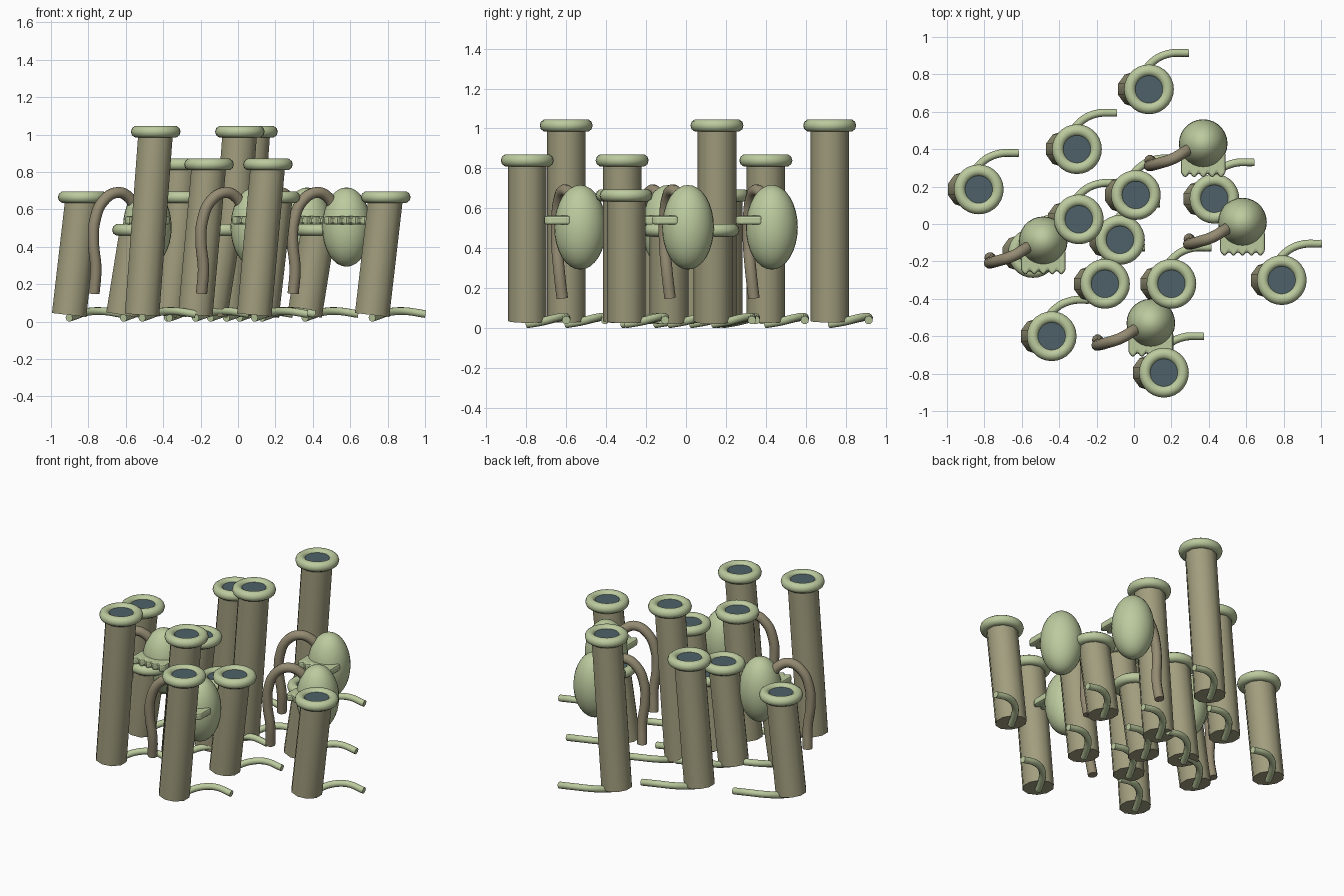
import bpy, bmesh, math
from mathutils import Vector

if "Cube" in bpy.data.objects:
    bpy.data.objects.remove(bpy.data.objects["Cube"])


def material(name, rgb):
    m = bpy.data.materials.new(name)
    m.diffuse_color = (*rgb, 1)
    m.use_nodes = True
    m.node_tree.nodes["Principled BSDF"].inputs["Base Color"].default_value = m.diffuse_color
    return m


PALE = material("pale_green", (0.50, 0.59, 0.34))
OLIVE = material("olive_grey", (0.36, 0.34, 0.21))
BROWN = material("grey_brown", (0.30, 0.26, 0.17))
DARK = material("dark_teal", (0.075, 0.12, 0.14))


def finish(name, mat, angle=50):
    ob = bpy.context.object
    ob.name = name
    ob.data.materials.clear()
    ob.data.materials.append(mat)
    bpy.ops.object.shade_smooth_by_angle(angle=math.radians(angle))
    return ob


def sweep(name, points, radius, mat):
    """Round capped tube along a smooth path."""
    cu = bpy.data.curves.new(name, 'CURVE')
    cu.dimensions = '3D'
    cu.bevel_depth = radius
    cu.bevel_resolution = 3
    cu.use_fill_caps = True
    cu.resolution_u = 6
    sp = cu.splines.new('BEZIER')
    sp.bezier_points.add(len(points) - 1)
    for bp, p in zip(sp.bezier_points, points):
        bp.co = p
        bp.handle_left_type = bp.handle_right_type = 'AUTO'
    ob = bpy.data.objects.new(name, cu)
    bpy.context.collection.objects.link(ob)
    bpy.ops.object.select_all(action='DESELECT')
    ob.select_set(True)
    bpy.context.view_layer.objects.active = ob
    bpy.ops.object.convert(target='MESH')
    finish(name, mat)


def offset(base, path):
    return [Vector(base) + Vector(p) for p in path]


LEAN = 0.073
ROOT = [(0, 0, 0.02), (0.035, 0.07, 0.032), (0.09, 0.145, 0.05),
        (0.17, 0.188, 0.056), (0.285, 0.195, 0.04)]


def pitcher(i, x, y, h):
    # leaning body
    low, top = Vector((x - LEAN, y, 0.035)), Vector((x, y, h))
    axis = top - low
    bpy.ops.mesh.primitive_cylinder_add(
        vertices=10, radius=0.097, depth=axis.length, location=(low + top) / 2,
        rotation=(0, math.atan2(axis.x, axis.z), 0))
    finish(f"tube_{i}", OLIVE)
    # rolled lip
    bpy.ops.mesh.primitive_torus_add(
        major_segments=28, minor_segments=10, major_radius=0.101,
        minor_radius=0.032, location=top)
    finish(f"lip_{i}", PALE)
    # dark mouth
    bpy.ops.mesh.primitive_cylinder_add(
        vertices=20, radius=0.085, depth=0.008, location=top + Vector((0, 0, 0.01)))
    finish(f"mouth_{i}", DARK)
    # curved root at the foot
    sweep(f"root_{i}", offset((x - LEAN, y, 0), ROOT), 0.021, PALE)


STEM = [(-0.06, -0.02, 0.60), (-0.10, -0.045, 0.665), (-0.16, -0.08, 0.69),
        (-0.235, -0.105, 0.645), (-0.28, -0.117, 0.54), (-0.288, -0.117, 0.43),
        (-0.275, -0.105, 0.28), (-0.285, -0.09, 0.15)]


def frill(i, x, y):
    # scalloped shelf on the front of the bulb
    n, w = 5, 0.12
    outline = [(w, -0.05), (-w, -0.05)]
    for k in range(2 * n + 1):
        outline.append((-w + k * w / n, -0.185 if k % 2 else -0.157))
    bm = bmesh.new()
    face = bm.faces.new([bm.verts.new((x + a, y + b, 0.518)) for a, b in outline])
    ext = bmesh.ops.extrude_face_region(bm, geom=[face])
    bmesh.ops.translate(bm, vec=(0, 0, 0.045),
                        verts=[v for v in ext["geom"] if isinstance(v, bmesh.types.BMVert)])
    bmesh.ops.recalc_face_normals(bm, faces=bm.faces)
    me = bpy.data.meshes.new(f"frill_{i}")
    bm.to_mesh(me)
    bm.free()
    ob = bpy.data.objects.new(f"frill_{i}", me)
    bpy.context.collection.objects.link(ob)
    me.materials.append(PALE)
    bev = ob.modifiers.new("soft_edge", 'BEVEL')
    bev.width = 0.012
    bev.segments = 2


def bulb(i, x, y):
    bpy.ops.mesh.primitive_uv_sphere_add(
        segments=28, ring_count=16, radius=1, location=(x, y, 0.505))
    bpy.context.object.scale = (0.13, 0.13, 0.212)
    finish(f"bulb_{i}", PALE)
    sweep(f"hooked_stem_{i}", offset((x, y, 0), STEM), 0.03, BROWN)
    frill(i, x, y)


# lip centres grouped by height
TUBES = {
    1.015: [(0.08, 0.72), (0.01, 0.155), (-0.44, -0.60)],
    0.84: [(-0.305, 0.40), (-0.155, -0.32), (0.16, -0.795)],
    0.665: [(-0.83, 0.185), (-0.295, 0.025), (0.20, -0.32), (0.79, -0.30)],
    0.49: [(0.43, 0.135), (-0.075, -0.085), (-0.54, -0.155)],
}
count = 0
for height, spots in TUBES.items():
    for sx, sy in spots:
        count += 1
        pitcher(count, sx, sy, height)

for j, (sx, sy) in enumerate([(0.37, 0.43), (0.58, 0.01), (0.09, -0.53), (-0.485, -0.09)]):
    bulb(j + 1, sx, sy)
